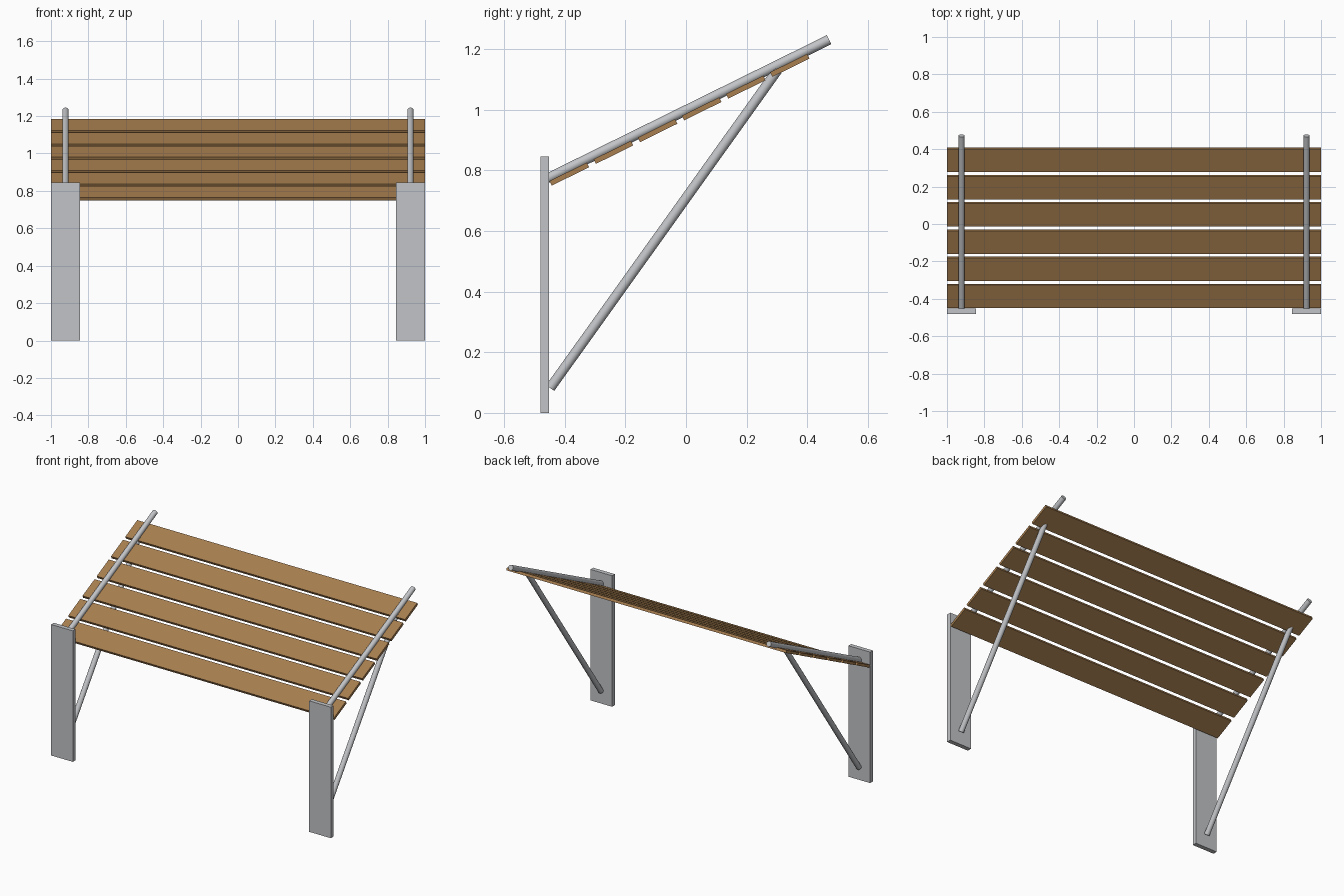
import bpy
import math
from mathutils import Vector

cube = bpy.data.objects.get("Cube")
if cube:
    bpy.data.objects.remove(cube, do_unlink=True)


def make_material(name, rgb):
    mat = bpy.data.materials.new(name)
    mat.use_nodes = True
    mat.diffuse_color = (*rgb, 1)
    mat.node_tree.nodes["Principled BSDF"].inputs["Base Color"].default_value = (*rgb, 1)
    return mat


wood = make_material("warm wood", (0.39, 0.21, 0.08))
metal = make_material("pale grey metal", (0.54, 0.55, 0.57))


def box(name, centre, size, mat, tilt=0):
    bpy.ops.mesh.primitive_cube_add(size=1, location=centre, rotation=(tilt, 0, 0))
    obj = bpy.context.object
    obj.name = name
    obj.scale = size
    obj.data.materials.append(mat)
    bpy.ops.object.transform_apply(location=False, rotation=False, scale=True)


def tube(name, start, end, radius, mat):
    a, b = Vector(start), Vector(end)
    bpy.ops.mesh.primitive_cylinder_add(vertices=24, radius=radius,
                                        depth=(b - a).length, location=(a + b) / 2)
    obj = bpy.context.object
    obj.name = name
    obj.rotation_euler = (b - a).to_track_quat("Z", "Y").to_euler()
    obj.data.materials.append(mat)
    bpy.ops.object.shade_smooth_by_angle(angle=math.radians(40))


# Sloping rails set the pitch of the slatted top
rail_low, rail_high = Vector((0, -0.457, 0.773)), Vector((0, 0.472, 1.231))
run = rail_high - rail_low
pitch = math.atan2(run.z, run.y)

# Post, rail and brace on each side
for side, x in (("left", 0.922), ("right", -0.922)):
    across = Vector((x, 0, 0))
    box(f"{side}_post", (x, -0.466, 0.423), (0.155, 0.028, 0.846), metal)
    tube(f"{side}_rail", rail_low + across, rail_high + across, 0.0165, metal)
    tube(f"{side}_brace", (x, -0.448, 0.082), (x, 0.302, 1.131), 0.0165, metal)

# Slats under the rails
for i in range(6):
    y = -0.385 + 0.1455 * i
    z = rail_low.z + (y - rail_low.y) * math.tan(pitch) - 0.021
    box(f"slat_{i + 1}", (0, y, z), (2, 0.137, 0.017), wood, pitch)
